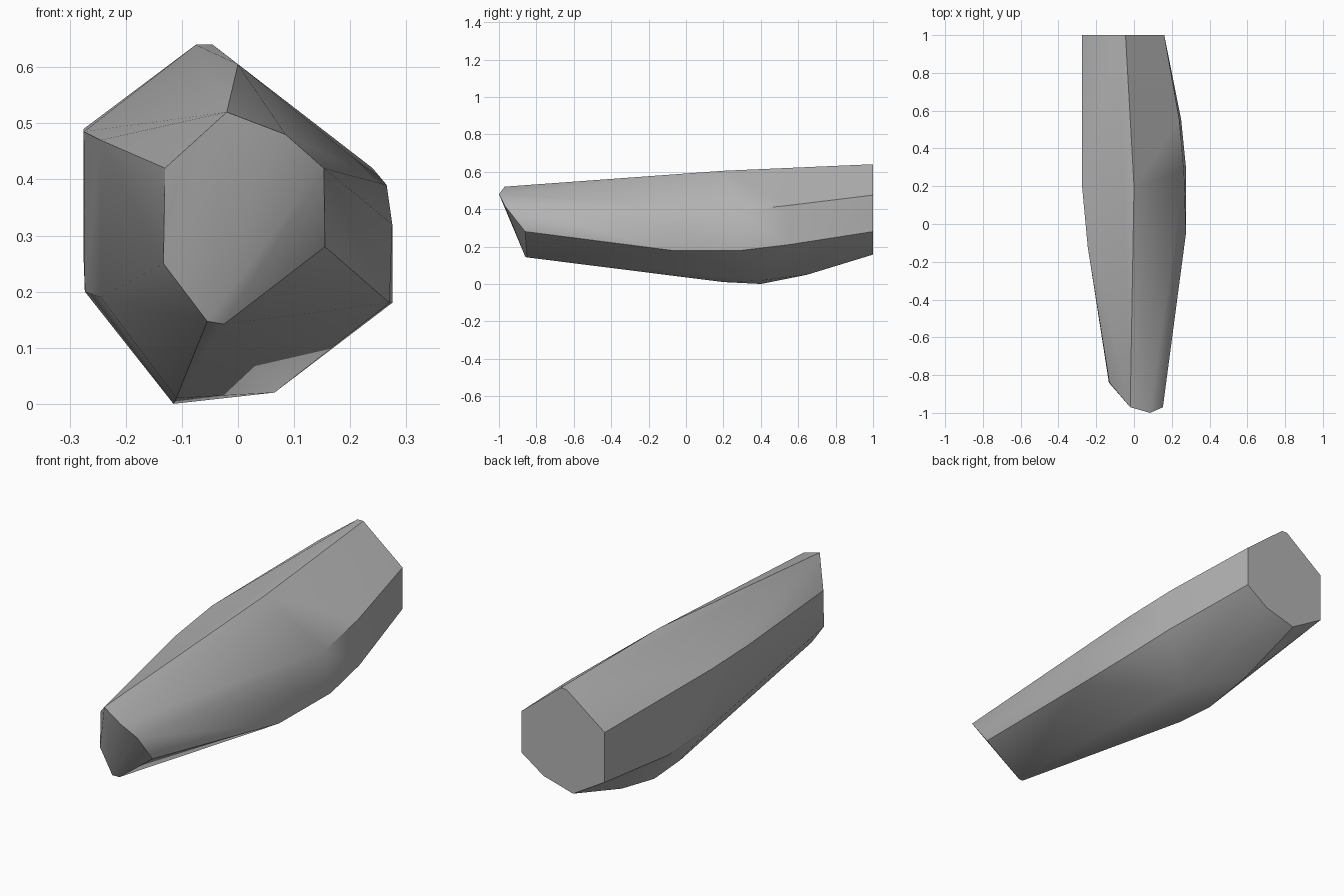
import bpy
import bmesh
import math

# Remove the default cube
default_cube = bpy.data.objects.get("Cube")
if default_cube:
    bpy.data.objects.remove(default_cube, do_unlink=True)


def make_material(name, colour):
    material = bpy.data.materials.new(name)
    material.use_nodes = True
    material.diffuse_color = colour
    shader = next(n for n in material.node_tree.nodes if n.type == "BSDF_PRINCIPLED")
    shader.inputs["Base Color"].default_value = colour
    shader.inputs["Roughness"].default_value = 0.8
    return material


def hull_object(name, paths, material, flat_angle, sharp_angle):
    """Stretch a faceted skin over the edge paths and merge nearly flat facets."""
    mesh = bpy.data.meshes.new(name)
    bm = bmesh.new()
    for path in paths:
        for point in path:
            bm.verts.new(point)
    bmesh.ops.convex_hull(bm, input=bm.verts[:])
    loose = [v for v in bm.verts if not v.link_faces]
    bmesh.ops.delete(bm, geom=loose, context="VERTS")
    bmesh.ops.dissolve_limit(bm, angle_limit=math.radians(flat_angle),
                             verts=bm.verts[:], edges=bm.edges[:])
    bmesh.ops.recalc_face_normals(bm, faces=bm.faces[:])
    bm.to_mesh(mesh)
    bm.free()
    mesh.materials.append(material)
    rock = bpy.data.objects.new(name, mesh)
    bpy.context.collection.objects.link(rock)
    bpy.ops.object.select_all(action="DESELECT")
    rock.select_set(True)
    bpy.context.view_layer.objects.active = rock
    bpy.ops.object.shade_smooth_by_angle(angle=math.radians(sharp_angle))
    return rock


# Long edges of the stone, each running from the front tip to the flat back
top_ridge = [(-.02, -.97, .52), (0, .2, .605), (-.045, 1, .64), (-.075, 1, .64)]
tip_nose = [(.085, -1, .48)]
left_upper_edge = [(.153, -.97, .42), (.275, -.05, .32), (.265, .27, .39),
                   (.24, .55, .42), (.16, 1, .475)]
left_lower_edge = [(.155, -.86, .28), (.27, -.08, .18), (.275, .3, .18),
                   (.25, .55, .21), (.16, 1, .28)]
left_keel = [(-.025, -.85, .142), (.065, .42, .02), (.03, .65, .08), (.045, 1, .2)]
right_keel = [(-.055, -.86, .147), (-.11, .2, .01), (-.115, .4, 0),
              (-.12, .65, .05), (-.11, 1, .157)]
right_lower_edge = [(-.133, -.84, .25), (-.245, .17, .19), (-.273, .52, .2),
                    (-.275, 1, .255)]
right_upper_edge = [(-.13, -.84, .42), (-.245, -.12, .47), (-.275, .2, .485),
                    (-.275, 1, .49)]

stone_grey = make_material("stone grey", (.45, .45, .45, 1))
hull_object("long_rock",
            [top_ridge, tip_nose, left_upper_edge, left_lower_edge,
             left_keel, right_keel, right_lower_edge, right_upper_edge],
            stone_grey, flat_angle=1, sharp_angle=30)
